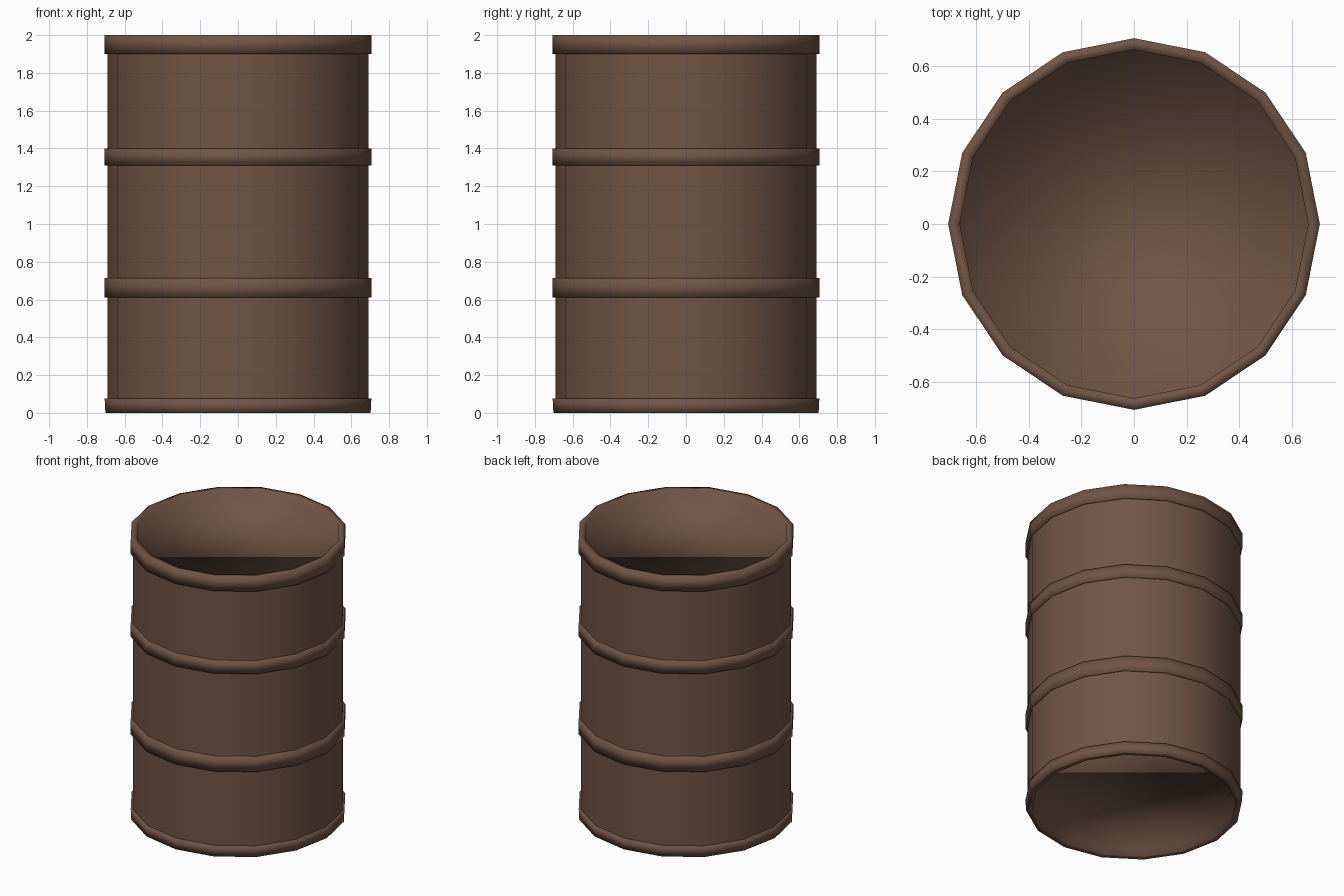
import bpy, bmesh, math

if "Cube" in bpy.data.objects:
    bpy.data.objects.remove(bpy.data.objects["Cube"])

SIDES = 16

rust = bpy.data.materials.new("dull_brown_metal")
rust.diffuse_color = (0.165, 0.090, 0.060, 1.0)
rust.use_nodes = True
rust.node_tree.nodes["Principled BSDF"].inputs["Base Color"].default_value = rust.diffuse_color


def lathe(name, profile, cap=False):
    """Spin a (radius, height) profile around z; optionally close its last ring."""
    bm = bmesh.new()
    rings = []
    for r, z in profile:
        rings.append([bm.verts.new((r * math.cos(2 * math.pi * i / SIDES),
                                    r * math.sin(2 * math.pi * i / SIDES), z))
                      for i in range(SIDES)])
    for a, b in zip(rings, rings[1:]):
        for i in range(SIDES):
            j = (i + 1) % SIDES
            bm.faces.new((a[i], a[j], b[j], b[i]))
    if cap:
        bm.faces.new(rings[-1])
    # profiles run upward on the outside; flip those that run downward
    if profile[1][1] < profile[0][1] or profile[2:] and profile[2][1] < profile[1][1]:
        bmesh.ops.reverse_faces(bm, faces=bm.faces[:])
    for f in bm.faces:
        f.smooth = True
    mesh = bpy.data.meshes.new(name)
    bm.to_mesh(mesh)
    bm.free()
    mesh.materials.append(rust)
    obj = bpy.data.objects.new(name, mesh)
    bpy.context.collection.objects.link(obj)
    return obj


WALL, BAND, INNER = 0.692, 0.706, 0.662

# straight wall sections between the raised bands
for n, (lo, hi) in enumerate([(0.075, 0.61), (0.715, 1.31), (1.40, 1.90)]):
    lathe(f"wall_section_{n + 1}", [(WALL, lo), (WALL, hi)])

# two raised hoops around the wall
for n, (lo, hi) in enumerate([(0.61, 0.715), (1.31, 1.40)]):
    lathe(f"hoop_{n + 1}", [(WALL, lo), (BAND, lo), (BAND, hi), (WALL, hi)])

# end rims with recessed, softly shaded lids
lathe("top_rim_and_lid",
      [(WALL, 1.90), (BAND, 1.90), (BAND, 2.0), (INNER, 2.0), (INNER, 1.95)], cap=True)
lathe("bottom_rim_and_lid",
      [(WALL, 0.075), (BAND, 0.075), (BAND - 0.004, 0.0), (INNER, 0.0), (INNER, 0.05)], cap=True)
